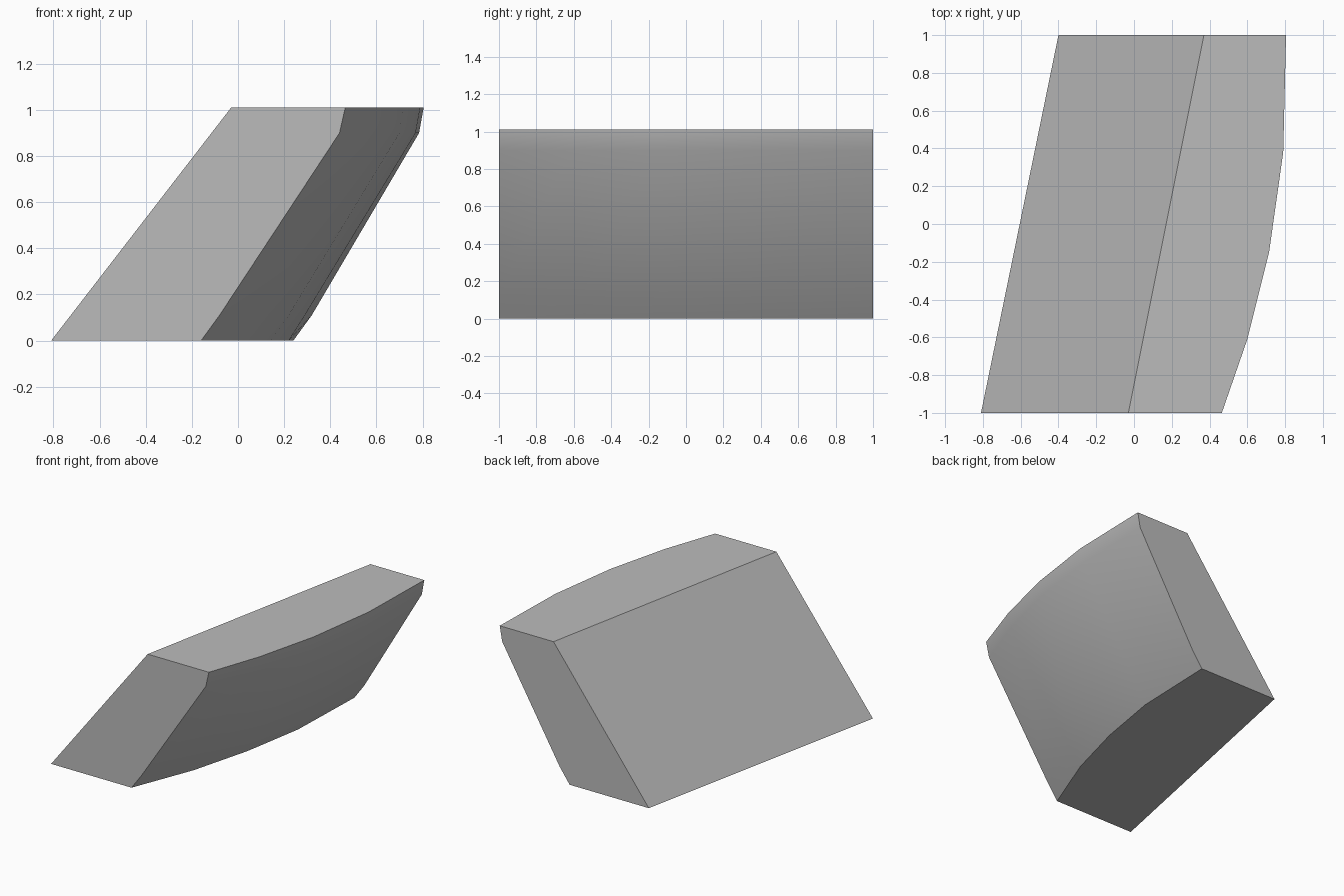
import bpy
import bmesh
import math

cube = bpy.data.objects.get("Cube")
if cube:
    bpy.data.objects.remove(cube, do_unlink=True)

# Grey material
grey = bpy.data.materials.new("plain_grey")
grey.use_nodes = True
colour = (0.5, 0.5, 0.5, 1)
grey.diffuse_color = colour
grey.node_tree.nodes["Principled BSDF"].inputs["Base Color"].default_value = colour

# Bowed side: one (x, y) curve per height, front to back
HEIGHT = 1.01
levels = [
    (0.00, [(-0.16, -1), (0.02, -0.54), (0.14, -0.09), (0.22, 0.38), (0.24, 1)]),
    (0.11, [(-0.08, -1), (0.09, -0.55), (0.22, -0.10), (0.29, 0.38), (0.32, 1)]),
    (0.90, [(0.44, -1), (0.58, -0.61), (0.70, -0.15), (0.77, 0.38), (0.785, 1)]),
    (HEIGHT, [(0.465, -1), (0.60, -0.61), (0.715, -0.15), (0.79, 0.38), (0.805, 1)]),
]

bm = bmesh.new()
rows = [[bm.verts.new((x, y, z)) for x, y in curve] for z, curve in levels]
for low, high in zip(rows, rows[1:]):
    for i in range(len(low) - 1):
        bm.faces.new((low[i], low[i + 1], high[i + 1], high[i]))

# Flat sloping side
low_front, low_back, top_front, top_back = [
    bm.verts.new(p) for p in
    [(-0.81, -1, 0), (-0.40, 1, 0), (-0.03, -1, HEIGHT), (0.37, 1, HEIGHT)]]
bm.faces.new((low_front, top_front, top_back, low_back))

# Top, bottom and the two ends
bm.faces.new([top_front] + rows[-1] + [top_back])
bm.faces.new([low_front] + rows[0] + [low_back])
bm.faces.new([low_front] + [r[0] for r in rows] + [top_front])
bm.faces.new([low_back] + [r[-1] for r in rows] + [top_back])
bmesh.ops.recalc_face_normals(bm, faces=bm.faces[:])

mesh = bpy.data.meshes.new("slanted_block")
bm.to_mesh(mesh)
bm.free()
mesh.materials.append(grey)
block = bpy.data.objects.new("slanted_block", mesh)
bpy.context.collection.objects.link(block)

# Smooth the bowed side, keep the borders sharp
bpy.ops.object.select_all(action="DESELECT")
block.select_set(True)
bpy.context.view_layer.objects.active = block
bpy.ops.object.shade_smooth_by_angle(angle=math.radians(30))
